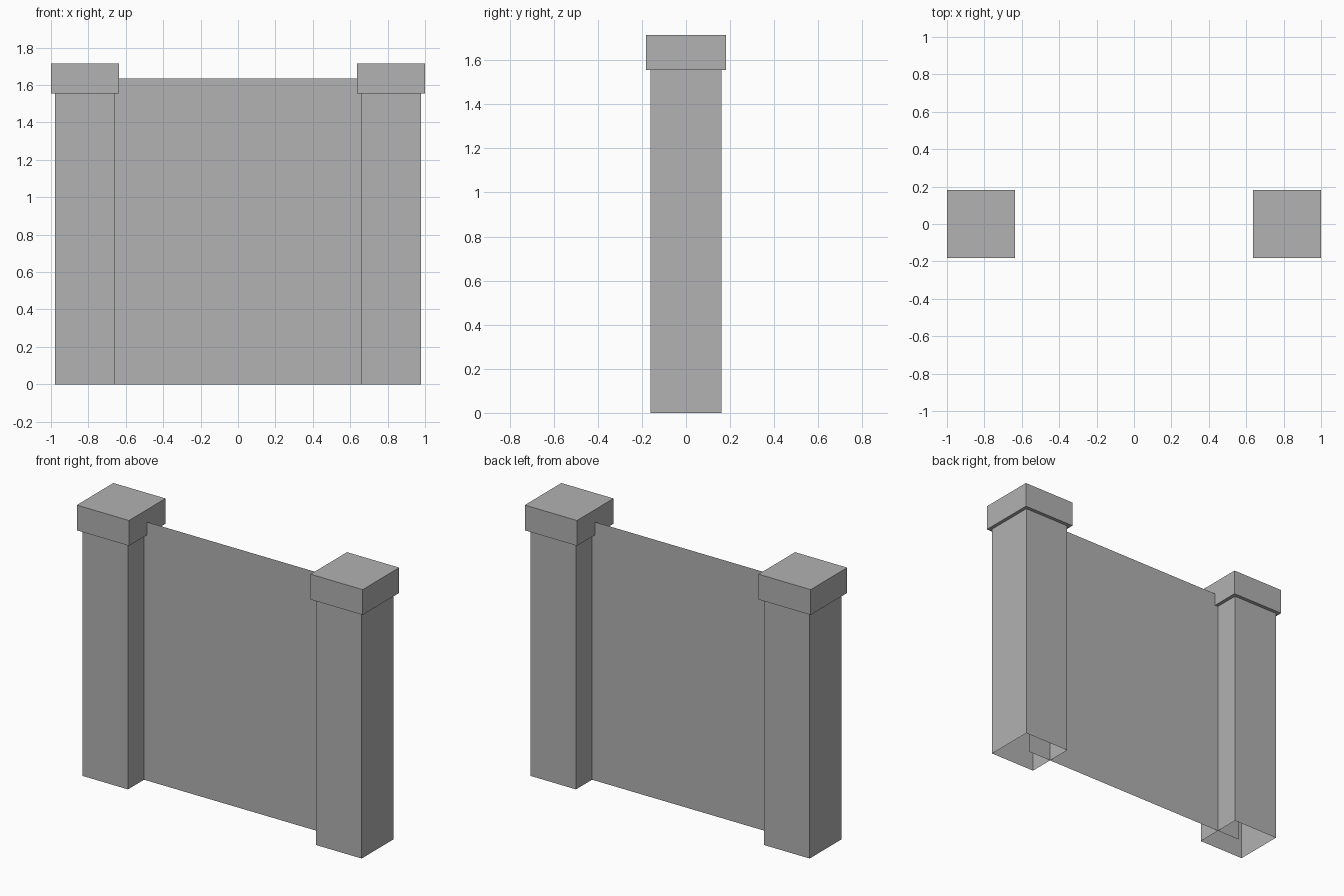
import bpy
import bmesh
from mathutils import Matrix, Vector

default = bpy.data.objects.get("Cube")
if default:
    bpy.data.objects.remove(default, do_unlink=True)

GREY = (0.445, 0.445, 0.445, 1.0)
grey = bpy.data.materials.new("plain_grey")
grey.use_nodes = True
grey.diffuse_color = GREY
grey.node_tree.nodes["Principled BSDF"].inputs["Base Color"].default_value = GREY

POST_X = 0.8175      # post centre line
POST_WIDTH = 0.32
CAP_WIDTH = 0.365
POST_TOP = 1.555
CAP_TOP = 1.715
PANEL_TOP = 1.635


def finish(name, bm):
    mesh = bpy.data.meshes.new(name)
    bm.to_mesh(mesh)
    bm.free()
    mesh.materials.append(grey)
    obj = bpy.data.objects.new(name, mesh)
    bpy.context.collection.objects.link(obj)
    return obj


def block(name, x, width, bottom, top, open_base=False):
    """Square block between two heights, optionally without its underside."""
    bm = bmesh.new()
    centre = Matrix.Translation((x, 0, (bottom + top) / 2))
    size = Matrix.Diagonal(Vector((width, width, top - bottom, 1)))
    bmesh.ops.create_cube(bm, size=1, matrix=centre @ size)
    if open_base:
        bm.normal_update()
        under = [f for f in bm.faces if f.normal.z < -0.5]
        bmesh.ops.delete(bm, geom=under, context='FACES')
    return finish(name, bm)


# Hollow posts with overhanging caps
for side, sign in (("left", 1), ("right", -1)):
    block(side + "_post", sign * POST_X, POST_WIDTH, 0, POST_TOP, open_base=True)
    block(side + "_cap", sign * POST_X, CAP_WIDTH, POST_TOP, CAP_TOP)

# Thin sheet reaching the centre of each post
bm = bmesh.new()
corners = [(-POST_X, 0), (POST_X, 0), (POST_X, PANEL_TOP), (-POST_X, PANEL_TOP)]
bm.faces.new([bm.verts.new((x, 0, z)) for x, z in corners])
finish("wall_panel", bm)
